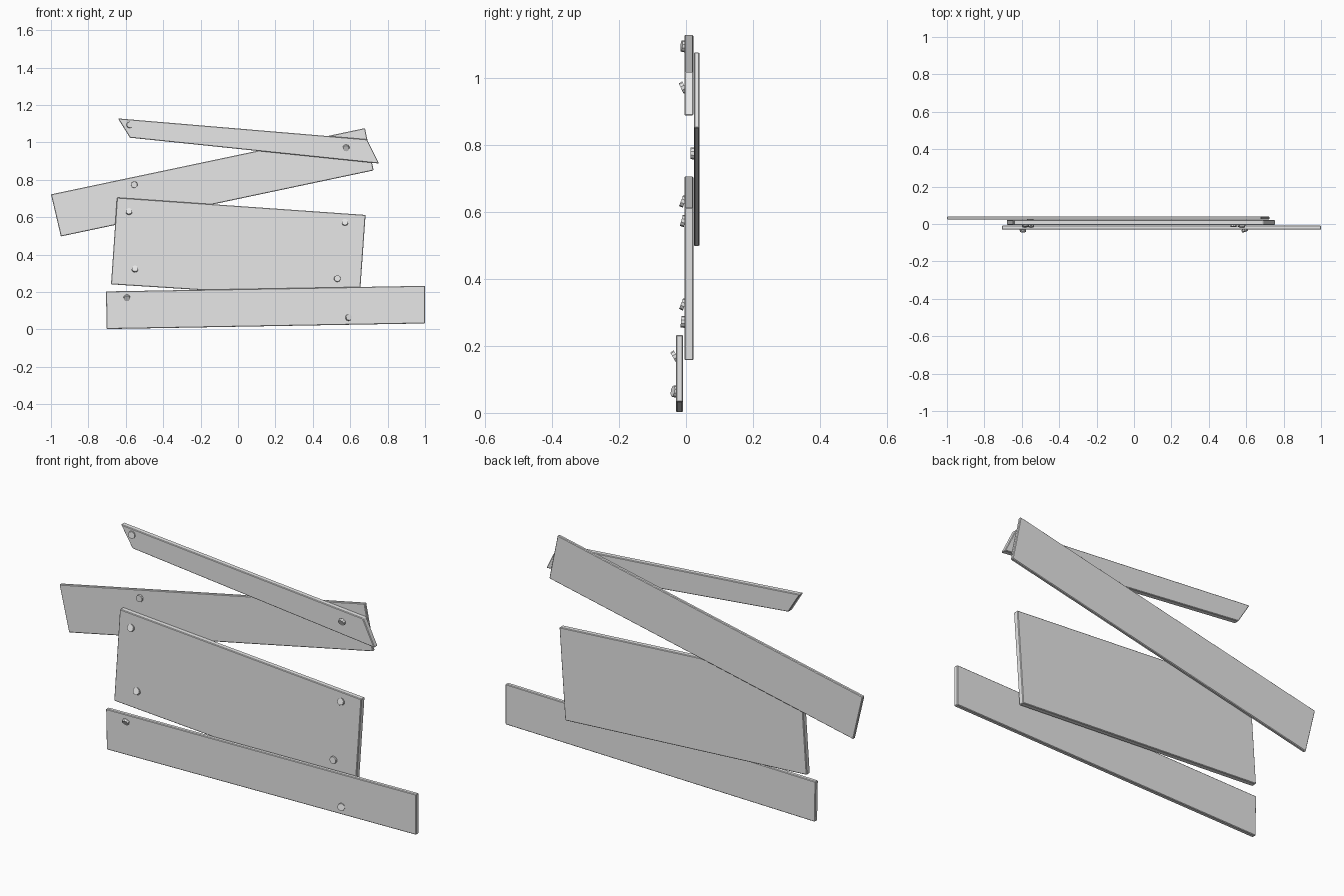
import bpy, bmesh, math
from mathutils import Matrix, Vector

cube = bpy.data.objects.get("Cube")
if cube:
    bpy.data.objects.remove(cube, do_unlink=True)

grey = bpy.data.materials.new("plain grey")
grey.use_nodes = True
grey.diffuse_color = (0.8, 0.8, 0.8, 1)
grey.node_tree.nodes["Principled BSDF"].inputs["Base Color"].default_value = grey.diffuse_color


def add_object(name, bm):
    bmesh.ops.recalc_face_normals(bm, faces=bm.faces[:])
    mesh = bpy.data.meshes.new(name)
    bm.to_mesh(mesh)
    bm.free()
    mesh.materials.append(grey)
    obj = bpy.data.objects.new(name, mesh)
    bpy.context.collection.objects.link(obj)
    return obj


def board(name, outline, front, back):
    """Extrude an x-z outline from front to back, with slightly worn edges."""
    bm = bmesh.new()
    face = bm.faces.new([bm.verts.new((x, front, z)) for x, z in outline])
    new = bmesh.ops.extrude_face_region(bm, geom=[face])["geom"]
    moved = [v for v in new if isinstance(v, bmesh.types.BMVert)]
    bmesh.ops.translate(bm, verts=moved, vec=(0, back - front, 0))
    obj = add_object(name, bm)
    bevel = obj.modifiers.new("worn edges", 'BEVEL')
    bevel.width = 0.003
    bevel.segments = 1


def nail(name, x, y, z, pitch, yaw=0):
    """Short round nail head facing the front; positive pitch faces down."""
    bm = bmesh.new()
    turn = Matrix.Rotation(math.radians(yaw), 4, 'Z') @ Matrix.Rotation(math.radians(90 + pitch), 4, 'X')
    bmesh.ops.create_cone(bm, cap_ends=True, segments=10, radius1=0.018, radius2=0.017,
                          depth=0.012, matrix=Matrix.Translation(Vector((x, y, z))) @ turn)
    add_object(name, bm)


# Boards, each a skewed four-sided plank
board("top_board", [(-0.642, 1.128), (0.69, 1.016), (0.754, 0.887), (-0.578, 1.025)], -0.005, 0.022)
board("diagonal_board", [(-1, 0.722), (0.679, 1.076), (0.725, 0.85), (-0.947, 0.497)], 0.024, 0.04)
board("middle_board", [(-0.647, 0.705), (0.682, 0.612), (0.65, 0.157), (-0.679, 0.241)], -0.005, 0.022)
board("bottom_board", [(-0.706, 0.203), (1, 0.233), (1, 0.032), (-0.702, 0.002)], -0.03, -0.009)

# Nail heads, knocked in at uneven angles
nail("top_nail_right", -0.578, -0.008, 1.094, -5, 10)
nail("top_nail_left", 0.578, -0.009, 0.97, 25)
nail("diagonal_nail", -0.555, 0.02, 0.774, 0)
nail("middle_nail_upper_right", -0.583, -0.009, 0.631, -20)
nail("middle_nail_upper_left", 0.572, -0.008, 0.573, -15)
nail("middle_nail_lower_right", -0.551, -0.009, 0.324, -20)
nail("middle_nail_lower_left", 0.531, -0.009, 0.272, -5)
nail("bottom_nail_right", -0.594, -0.033, 0.168, 30)
nail("bottom_nail_left", 0.592, -0.034, 0.064, -10, 20)
